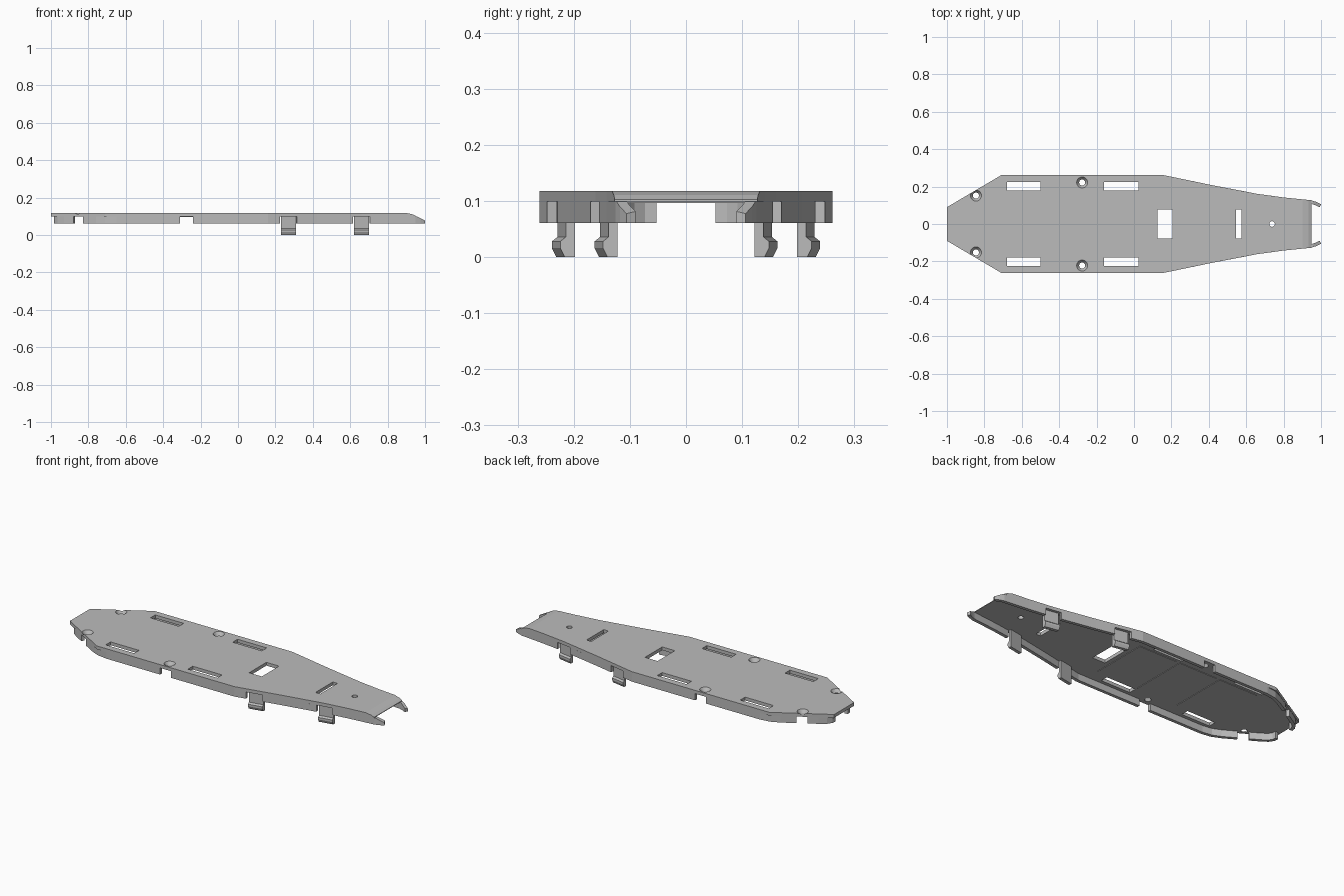
import bpy, bmesh
from mathutils import Vector

if "Cube" in bpy.data.objects:
    bpy.data.objects.remove(bpy.data.objects["Cube"])

TOP, UNDER, LOW = 0.118, 0.099, 0.061
grey = bpy.data.materials.new("plain grey")
grey.use_nodes = True
grey.diffuse_color = (0.5, 0.5, 0.5, 1)
grey.node_tree.nodes["Principled BSDF"].inputs["Base Color"].default_value = (0.5, 0.5, 0.5, 1)


def finish(bm, name):
    bmesh.ops.recalc_face_normals(bm, faces=bm.faces)
    mesh = bpy.data.meshes.new(name)
    bm.to_mesh(mesh)
    bm.free()
    mesh.materials.append(grey)
    obj = bpy.data.objects.new(name, mesh)
    bpy.context.collection.objects.link(obj)
    return obj


def prism(bm, points, vector):
    """Closed polygon swept along a vector."""
    a = [bm.verts.new(p) for p in points]
    b = [bm.verts.new(Vector(p) + Vector(vector)) for p in points]
    bm.faces.new(a)
    bm.faces.new(b[::-1])
    for i in range(len(a)):
        j = (i + 1) % len(a)
        bm.faces.new((a[i], b[i], b[j], a[j]))


def box(bm, x0, x1, y0, y1, z0, z1):
    prism(bm, [(x0, y0, z0), (x1, y0, z0), (x1, y1, z0), (x0, y1, z0)], (0, 0, z1 - z0))


def slope_nose(bm):
    """Trim the nose with two increasingly steep planes."""
    for x, z, fall in ((0.90, TOP, 0.22), (0.935, 0.110, 0.50)):
        cut = bmesh.ops.bisect_plane(bm, geom=bm.verts[:] + bm.edges[:] + bm.faces[:],
                                     plane_co=(x, 0, z), plane_no=(fall, 0, 1), clear_outer=True)
        edges = [e for e in cut["geom_cut"] if isinstance(e, bmesh.types.BMEdge)]
        if edges:
            bmesh.ops.holes_fill(bm, edges=[e for e in bm.edges if e.is_boundary])


# Deck plate
half = [(-1, 0.09), (-0.71, 0.261), (0.16, 0.261), (0.42, 0.207), (0.66, 0.161),
        (0.80, 0.142), (0.95, 0.127)]
outline = half + [(x, -y) for x, y in reversed(half)]
bm = bmesh.new()
prism(bm, [(x, y, UNDER) for x, y in outline], (0, 0, TOP - UNDER))
slope_nose(bm)
deck = finish(bm, "deck_plate")

# Openings: slots, windows, countersunk screw holes and a pin hole
bm = bmesh.new()
box(bm, 0.125, 0.205, -0.078, 0.078, 0.05, 0.2)
box(bm, 0.545, 0.575, -0.078, 0.078, 0.05, 0.2)
for x0, x1 in ((-0.68, -0.5), (-0.16, 0.025)):
    for y in (-0.202, 0.202):
        box(bm, x0, x1, y - 0.022, y + 0.022, 0.05, 0.2)


def drill(x, y, low_r, high_r):
    made = bmesh.ops.create_cone(bm, cap_ends=True, segments=32, radius1=low_r,
                                 radius2=high_r, depth=0.03)
    bmesh.ops.translate(bm, verts=made["verts"], vec=(x, y, 0.108))


for side in (-1, 1):
    drill(-0.845, side * 0.152, 0.012, 0.033)
    drill(-0.277, side * 0.222, 0.012, 0.033)
drill(0.738, 0, 0.015, 0.015)
cutter = finish(bm, "opening_cutter")
cutter.hide_render = True
mod = deck.modifiers.new("openings", "BOOLEAN")
mod.object = cutter
mod.solver = "EXACT"
bpy.context.view_layer.update()
cut_mesh = bpy.data.meshes.new_from_object(deck.evaluated_get(bpy.context.evaluated_depsgraph_get()))
deck.modifiers.clear()
deck.data = cut_mesh
bpy.data.objects.remove(cutter)


def ribbon(bm, path, side, thick=0.018):
    """Upright wall following a path, thickened inward."""
    pts = [Vector(p) for p in path]
    rows = []
    for i, p in enumerate(pts):
        d = (pts[min(i + 1, len(pts) - 1)] - pts[max(i - 1, 0)]).normalized()
        q = p + Vector((d.y, -d.x)) * thick
        rows.append([bm.verts.new((v.x, v.y * side, z)) for v, z in
                     ((p, LOW), (p, UNDER), (q, UNDER), (q, LOW))])
    for a, b in zip(rows, rows[1:]):
        for k in range(4):
            n = (k + 1) % 4
            bm.faces.new((a[k], a[n], b[n], b[k]))
    bm.faces.new(rows[0])
    bm.faces.new(rows[-1][::-1])


skirts = [
    [(-0.985, 0.055), (-0.982, 0.08), (-0.965, 0.105), (-0.93, 0.13), (-0.88, 0.159)],
    [(-0.83, 0.189), (-0.76, 0.23), (-0.71, 0.252), (-0.65, 0.261), (-0.31, 0.261)],
    [(-0.24, 0.261), (0.16, 0.261), (0.225, 0.2475)],
    [(0.315, 0.229), (0.42, 0.207), (0.615, 0.170)],
    [(0.705, 0.155), (0.80, 0.142), (0.95, 0.126), (0.975, 0.118), (1.0, 0.106)],
]
clip_profile = [(0, 0.10), (0, 0.036), (0.010, 0.028), (0.010, 0.016), (0.002, 0.0),
                (-0.016, 0.0), (-0.016, 0.10)]
for side, word in ((-1, "front"), (1, "back")):
    # Broken skirt under the rim
    bm = bmesh.new()
    for path in skirts:
        ribbon(bm, path, side)
    slope_nose(bm)
    finish(bm, word + "_skirt")
    # Snap clips in the skirt gaps
    bm = bmesh.new()
    for x, y in ((0.23, 0.229), (0.62, 0.153)):
        prism(bm, [(x, side * (y + d), z) for d, z in clip_profile], (0.08, -side * 0.015, 0))
    finish(bm, word + "_clips")

# Shallow panels on the underside
bm = bmesh.new()
for x0, x1 in ((-0.66, -0.42), (-0.40, -0.16), (-0.14, 0.10)):
    box(bm, x0, x1, -0.165, 0.165, UNDER - 0.003, UNDER)
finish(bm, "underside_panels")
